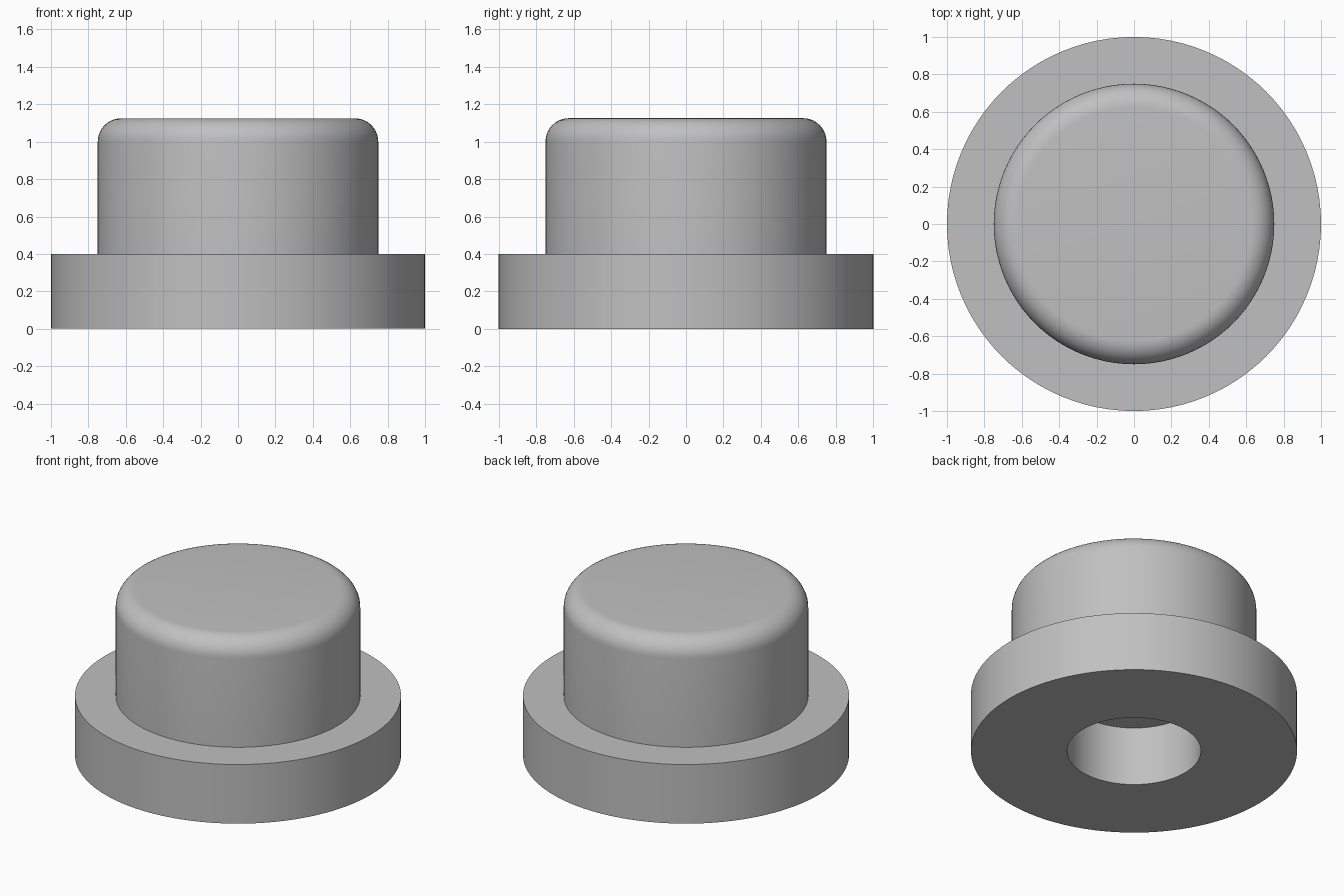
import bpy
import bmesh
import math

cube = bpy.data.objects.get("Cube")
if cube:
    bpy.data.objects.remove(cube, do_unlink=True)

GREY = (0.53, 0.53, 0.53, 1.0)
SEGMENTS = 96
FLANGE_R, FLANGE_H = 1.0, 0.4
HEAD_R, HEAD_TOP, FILLET = 0.75, 1.125, 0.125
BORE_R, BORE_DEPTH = 0.41, 0.4

mat = bpy.data.materials.new("plain grey")
mat.use_nodes = True
mat.diffuse_color = GREY
mat.node_tree.nodes["Principled BSDF"].inputs["Base Color"].default_value = GREY

# Half section: bore ceiling, bore wall, flange, head wall, rounded rim, flat top
profile = [(0, BORE_DEPTH), (BORE_R, BORE_DEPTH), (BORE_R, 0), (FLANGE_R, 0),
           (FLANGE_R, FLANGE_H), (HEAD_R, FLANGE_H)]
for i in range(11):
    a = math.radians(9 * i)
    profile.append((HEAD_R - FILLET + FILLET * math.cos(a),
                    HEAD_TOP - FILLET + FILLET * math.sin(a)))
profile.append((0, HEAD_TOP))

# Spin the section around the vertical axis
bm = bmesh.new()
verts = [bm.verts.new((r, 0, z)) for r, z in profile]
edges = [bm.edges.new(pair) for pair in zip(verts, verts[1:])]
bmesh.ops.spin(bm, geom=verts + edges, cent=(0, 0, 0), axis=(0, 0, 1),
               angle=math.tau, steps=SEGMENTS, use_duplicate=False)
bmesh.ops.remove_doubles(bm, verts=bm.verts, dist=0.0001)
bmesh.ops.recalc_face_normals(bm, faces=bm.faces)
mesh = bpy.data.meshes.new("flanged_cap")
bm.to_mesh(mesh)
bm.free()
mesh.materials.append(mat)
cap = bpy.data.objects.new("flanged_cap", mesh)
bpy.context.collection.objects.link(cap)

# Smooth round walls, crisp flange and bore edges
bpy.ops.object.select_all(action="DESELECT")
cap.select_set(True)
bpy.context.view_layer.objects.active = cap
bpy.ops.object.shade_smooth_by_angle(angle=math.radians(30))
